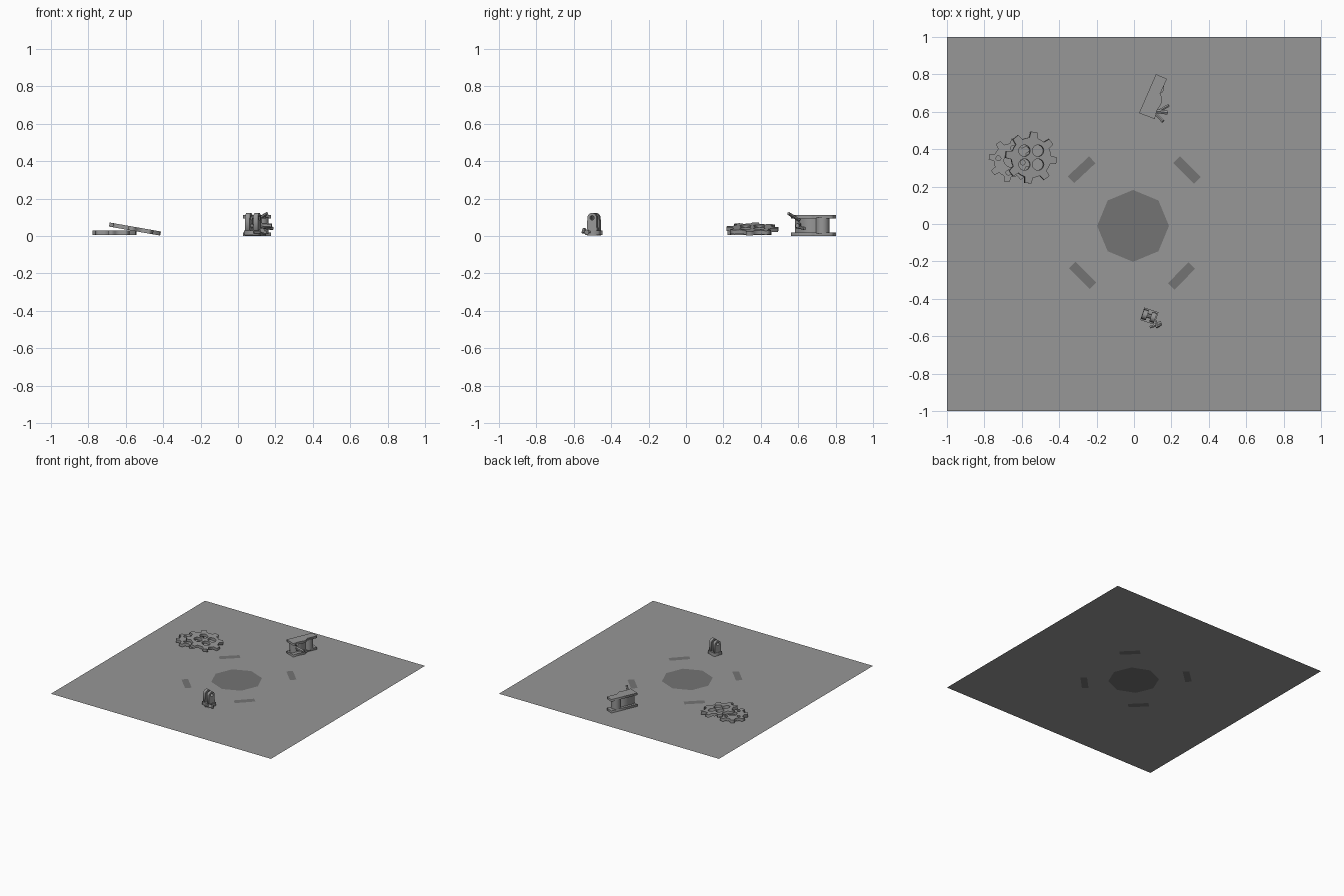
import bpy, math
from mathutils import Vector, Matrix

if "Cube" in bpy.data.objects:
    bpy.data.objects.remove(bpy.data.objects["Cube"])

col = bpy.context.scene.collection


def grey(name, v):
    m = bpy.data.materials.new(name)
    m.diffuse_color = (v, v, v, 1)
    m.use_nodes = True
    m.node_tree.nodes["Principled BSDF"].inputs["Base Color"].default_value = m.diffuse_color
    return m


metal, dark = grey("metal_grey", 0.31), grey("dark_grey", 0.175)


def circle(x, y, r, n=12, a=0.0):
    return [(x + r * math.cos(a + 2 * math.pi * i / n),
             y + r * math.sin(a + 2 * math.pi * i / n)) for i in range(n)]


def plate(name, loops, thick, matrix):
    """Flat plate with holes: filled curve extruded about its mid plane."""
    cu = bpy.data.curves.new(name, 'CURVE')
    cu.dimensions = '2D'
    cu.fill_mode = 'BOTH'
    cu.extrude = thick / 2
    for pts in loops:
        sp = cu.splines.new('POLY')
        sp.points.add(len(pts) - 1)
        for p, (x, y) in zip(sp.points, pts):
            p.co = (x, y, 0, 1)
        sp.use_cyclic_u = True
    tmp = bpy.data.objects.new(name + "_curve", cu)
    col.objects.link(tmp)
    bpy.context.view_layer.update()
    me = bpy.data.meshes.new_from_object(tmp.evaluated_get(bpy.context.evaluated_depsgraph_get()))
    bpy.data.objects.remove(tmp)
    me.materials.clear()
    me.materials.append(metal)
    ob = bpy.data.objects.new(name, me)
    ob.matrix_world = matrix
    col.objects.link(ob)
    return ob


def flat(name, pts, z, mat):
    me = bpy.data.meshes.new(name)
    me.from_pydata([(x, y, z) for x, y in pts], [], [list(range(len(pts)))])
    me.materials.append(mat)
    ob = bpy.data.objects.new(name, me)
    col.objects.link(ob)
    return ob


def rod(name, a, b, r, n=8):
    a, b = Vector(a), Vector(b)
    d = b - a
    bpy.ops.mesh.primitive_cylinder_add(vertices=n, radius=r, depth=d.length, location=(a + b) / 2)
    ob = bpy.context.object
    ob.name = name
    ob.rotation_euler = d.to_track_quat('Z', 'Y').to_euler()
    ob.data.materials.append(metal)
    return ob


def place(x, y, z, rz=0.0, ry=0.0):
    return (Matrix.Translation((x, y, z)) @ Matrix.Rotation(math.radians(ry), 4, 'Y')
            @ Matrix.Rotation(math.radians(rz), 4, 'Z'))


def gear_outline(root, tip, teeth=8):
    pts = []
    for k in range(teeth):
        c = 2 * math.pi * k / teeth
        for off, r in ((-0.21, root), (-0.13, tip), (0.13, tip), (0.21, root), (0.39, root)):
            pts.append((r * math.cos(c + off), r * math.sin(c + off)))
    return pts


# Ground sheet; dark octagon and marks lie just above and below so both sides show them
flat("ground_sheet", [(-1, -1), (1, -1), (1, 1), (-1, 1)], 0, metal)
shapes = {"centre_octagon": circle(-0.005, -0.01, 0.192, 8)}
for i, (x, y, a) in enumerate(((-0.28, 0.29, 43), (0.283, 0.289, -45),
                               (-0.275, -0.275, -45), (0.254, -0.278, 46))):
    m = place(x, y, 0, a)
    shapes[f"ground_mark_{i + 1}"] = [(m @ Vector((u * 0.078, v * 0.025, 0))).xy
                                      for u, v in ((-1, -1), (1, -1), (1, 1), (-1, 1))]
for nm, pts in shapes.items():
    flat(nm + "_top", pts, 0.0006, dark)
    flat(nm + "_underside", pts[::-1], -0.0006, dark)

# Lower gear lies flat, upper gear leans on it
small = [circle(0.066 * math.cos(k * math.pi / 2), 0.066 * math.sin(k * math.pi / 2), 0.013)
         for k in range(4)]
plate("lower_gear", [gear_outline(0.09, 0.117), circle(0, 0, 0.035, 16)] + small, 0.024,
      place(-0.66, 0.34, 0.018, -10))
holes = [circle(sx * 0.037, sy * 0.037, 0.031, 14) for sx in (-1, 1) for sy in (-1, 1)]
# holes stay axis aligned while the teeth are turned
turn = Matrix.Rotation(math.radians(-7), 2)
teeth = [tuple(turn @ Vector(p)) for p in gear_outline(0.108, 0.139)]
plate("upper_gear", [teeth] + holes, 0.022, place(-0.551, 0.355, 0.037, 0, 10))

# Broken beam: two flanges and a web; local x runs along the beam, -y across it
beam = place(0.027, 0.593, 0, 66.5)
flange = [(0, 0), (0.227, 0), (0.227, -0.064), (0.14, -0.062), (0.128, -0.075),
          (0.10, -0.09), (0.05, -0.082), (0.004, -0.09)]
for nm, z in (("beam_lower_flange", 0.01), ("beam_upper_flange", 0.103)):
    plate(nm, [flange], 0.018, beam @ Matrix.Translation((0, 0, z)))
web = [(0.012, -0.02), (0.16, -0.02), (0.16, -0.05), (0.012, -0.056)]
plate("beam_web", [web], 0.085, beam @ Matrix.Translation((0, 0, 0.056)))
# Rounded far end of the web
rod("beam_web_end", beam @ Vector((0.165, -0.036, 0.012)), beam @ Vector((0.165, -0.036, 0.1)), 0.036, 24)
bpy.ops.object.shade_smooth_by_angle()

# Torn splinters at the broken side of the beam
for i, (a, b, r) in enumerate((((0.115, 0.592, 0.05), (0.186, 0.635, 0.04), 0.009),
                               ((0.11, 0.605, 0.06), (0.18, 0.595, 0.055), 0.012),
                               ((0.10, 0.605, 0.085), (0.155, 0.548, 0.12), 0.009))):
    rod(f"beam_splinter_{i + 1}", a, b, r, 6)

# Small clevis bracket: two round-topped lugs, base and pin
br = place(0.087, -0.494, 0.003, -18)
lug = [(-0.028, 0), (0.028, 0)] + [(0.026 * math.cos(math.pi * k / 8), 0.094 + 0.026 * math.sin(math.pi * k / 8))
                                   for k in range(9)]
upright = Matrix.Rotation(math.pi / 2, 4, 'Z') @ Matrix.Rotation(math.pi / 2, 4, 'X')
for nm, x in (("bracket_lug_left", -0.03), ("bracket_lug_right", 0.016)):
    plate(nm, [lug, circle(0, 0.094, 0.012)], 0.026, br @ Matrix.Translation((x, 0, 0)) @ upright)
base = [(-0.045, -0.035), (0.035, -0.035), (0.035, 0.035), (-0.045, 0.035)]
plate("bracket_base", [base], 0.026, br @ Matrix.Translation((0, 0, 0.014)))
rod("bracket_pin", br @ Vector((-0.035, 0, 0.05)), br @ Vector((0.025, 0, 0.05)), 0.011, 8)

# Loose bolts beside the bracket
for i, (a, b) in enumerate((((0.105, -0.50, 0.018), (0.13, -0.55, 0.03)),
                            ((0.085, -0.552, 0.02), (0.147, -0.53, 0.02)))):
    a, b = Vector(a), Vector(b)
    rod(f"bolt_shank_{i + 1}", a, b, 0.008, 6)
    d = (b - a).normalized()
    rod(f"bolt_head_{i + 1}", b - d * 0.012, b, 0.014, 6)
